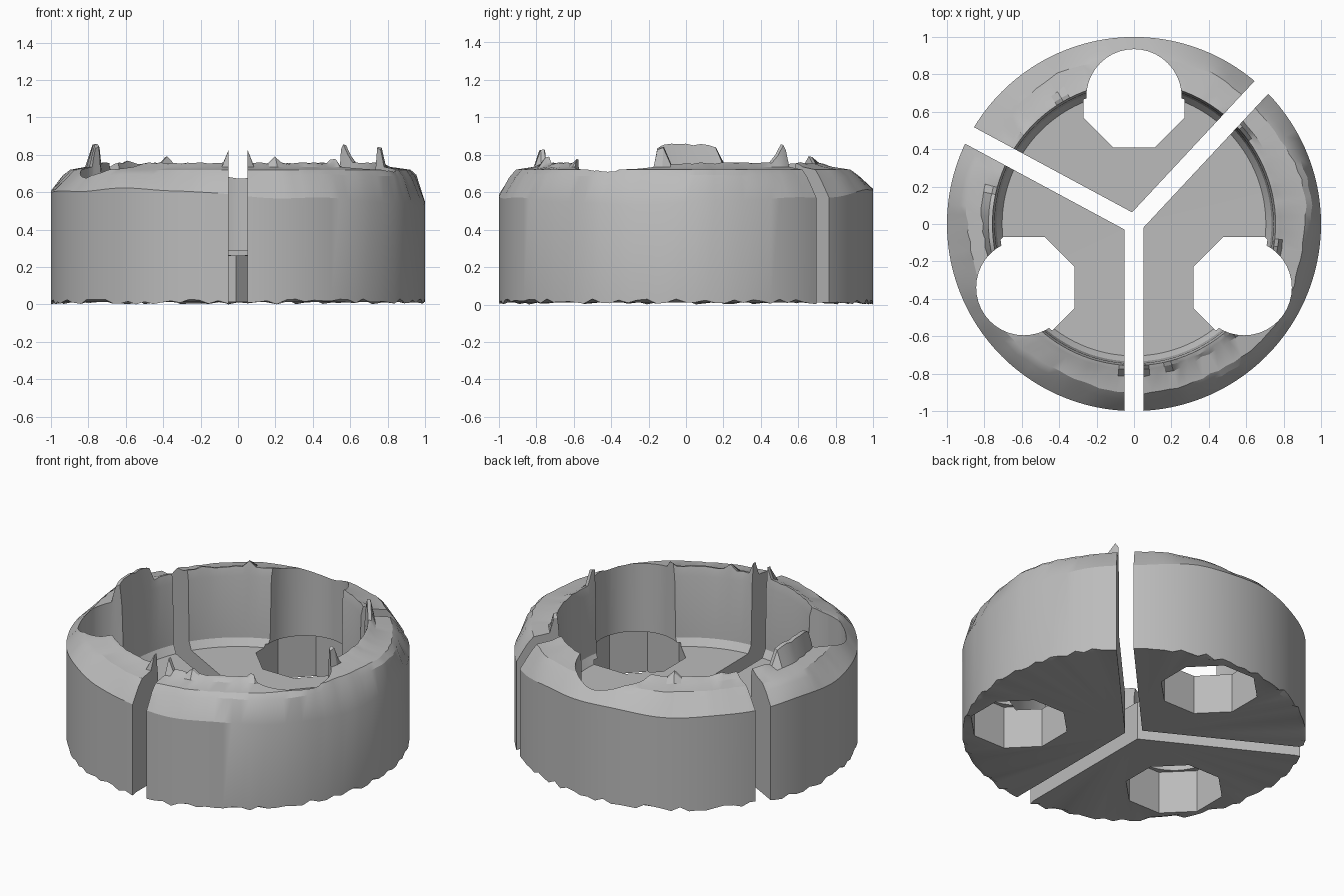
import bpy, bmesh, math, random
from math import cos, sin, radians, degrees, pi
from mathutils import Vector

random.seed(4)
if "Cube" in bpy.data.objects:
    bpy.data.objects.remove(bpy.data.objects["Cube"])

SEG = 120
SLOTS = [-90, 47, 151.7, 270]
# raised burrs on the inner rim: angle, half width in degrees, height
BURRS = [(180, 14, .10), (-90, 6, .10), (42, 4, .10), (-49, 2, .09),
         (-10, 4, .09), (-75, 2, .05), (120, 3, .04), (140, 2, .03)]

grey = bpy.data.materials.new("matte grey")
grey.use_nodes = True
grey.diffuse_color = (.5, .5, .5, 1)
grey.node_tree.nodes["Principled BSDF"].inputs["Base Color"].default_value = (.5, .5, .5, 1)


def make_object(name, bm):
    bmesh.ops.recalc_face_normals(bm, faces=bm.faces)
    mesh = bpy.data.meshes.new(name)
    bm.to_mesh(mesh)
    bm.free()
    obj = bpy.data.objects.new(name, mesh)
    bpy.context.collection.objects.link(obj)
    return obj


def prism(name, points, z0, z1):
    bm = bmesh.new()
    face = bm.faces.new([bm.verts.new((x, y, z0)) for x, y in points])
    out = bmesh.ops.extrude_face_region(bm, geom=[face])
    top = [v for v in out["geom"] if isinstance(v, bmesh.types.BMVert)]
    bmesh.ops.translate(bm, verts=top, vec=(0, 0, z1 - z0))
    return make_object(name, bm)


def polygon(cx, cy, r, n, turn=0):
    return [(cx + r * cos(turn + 2 * pi * i / n), cy + r * sin(turn + 2 * pi * i / n))
            for i in range(n)]


def burr_height(deg):
    best = 0
    for a, width, h in BURRS:
        d = abs((deg - a + 180) % 360 - 180)
        best = max(best, h * min(1, max(0, (width - d) / 2.5)))
    return best


# Worn cup profile swept around the axis, with an uneven rim and lower edge
def section(i):
    a = 2 * pi * i / SEG
    side = max(0, cos(a + .3))
    wave = .008 * sin(5 * a) + .005 * sin(11 * a + 1)
    crest = .75 + .01 * random.random() + burr_height(degrees(a))
    shift = .01 * sin(7 * a) + random.uniform(-.006, .006)
    return [(.97, .012), (1, random.uniform(0, .03)), (1, .61 - .07 * side + wave),
            (.93 + .02 * side + shift, .685 + wave), (.89 + .03 * side + shift, .72),
            (.81 + shift, .735), (.778, crest - .005), (.757, crest),
            (.745, .70), (.735, .31), (.705, .265)]


def cup():
    bm = bmesh.new()
    rings = []
    for i in range(SEG):
        a = 2 * pi * i / SEG
        rings.append([bm.verts.new((r * cos(a), r * sin(a), z)) for r, z in section(i)])
    under, floor = bm.verts.new((0, 0, .012)), bm.verts.new((0, 0, .26))
    for i, ring in enumerate(rings):
        following = rings[(i + 1) % SEG]
        for k in range(len(ring) - 1):
            bm.faces.new((ring[k], following[k], following[k + 1], ring[k + 1]))
        bm.faces.new((under, following[0], ring[0]))
        bm.faces.new((floor, ring[-1], following[-1]))
    return make_object("cup_blank", bm)


def cut(obj, cutter, operation):
    mod = obj.modifiers.new("cut", "BOOLEAN")
    mod.object, mod.operation, mod.solver = cutter, operation, "EXACT"


# One wedge-shaped region between two slots
def wedge(a, b):
    a, b = radians(a), radians(b)
    mid = (a + b) / 2
    direction = lambda t: Vector((cos(t), sin(t)))
    corner = direction(mid) * .05 / sin((b - a) / 2)
    return prism("wedge", [corner, corner + 3 * direction(a), 5 * direction(mid),
                           corner + 3 * direction(b)], -1, 2)


blank = cup()
helpers = [blank]
jaws = []
names = ["left_jaw", "back_jaw", "right_jaw"]
for i, hole_angle in enumerate([-30, 90, 210]):
    cx, cy = .68 * cos(radians(hole_angle)), .68 * sin(radians(hole_angle))
    region = wedge(SLOTS[i], SLOTS[i + 1])
    # eight-sided floor opening below, round pocket in the wall above
    opening = prism("floor_opening", polygon(cx, cy, .27 / cos(pi / 8), 8, pi / 8), -.5, .285)
    pocket = prism("wall_pocket", polygon(cx, cy, .255, 40), .2, 1.5)
    jaw = blank.copy()
    jaw.data = blank.data.copy()
    jaw.name = names[i]
    bpy.context.collection.objects.link(jaw)
    cut(jaw, region, "INTERSECT")
    cut(jaw, opening, "DIFFERENCE")
    cut(jaw, pocket, "DIFFERENCE")
    helpers += [region, opening, pocket]
    jaws.append(jaw)

# Bake the cuts, then discard the helpers
graph = bpy.context.evaluated_depsgraph_get()
baked = [bpy.data.meshes.new_from_object(j.evaluated_get(graph)) for j in jaws]
for jaw, mesh in zip(jaws, baked):
    jaw.modifiers.clear()
    jaw.data = mesh
    mesh.name = jaw.name
    mesh.materials.clear()
    mesh.materials.append(grey)
for helper in helpers:
    bpy.data.objects.remove(helper)

bpy.ops.object.select_all(action="DESELECT")
for jaw in jaws:
    jaw.select_set(True)
bpy.context.view_layer.objects.active = jaws[0]
bpy.ops.object.shade_smooth_by_angle(angle=radians(25))
